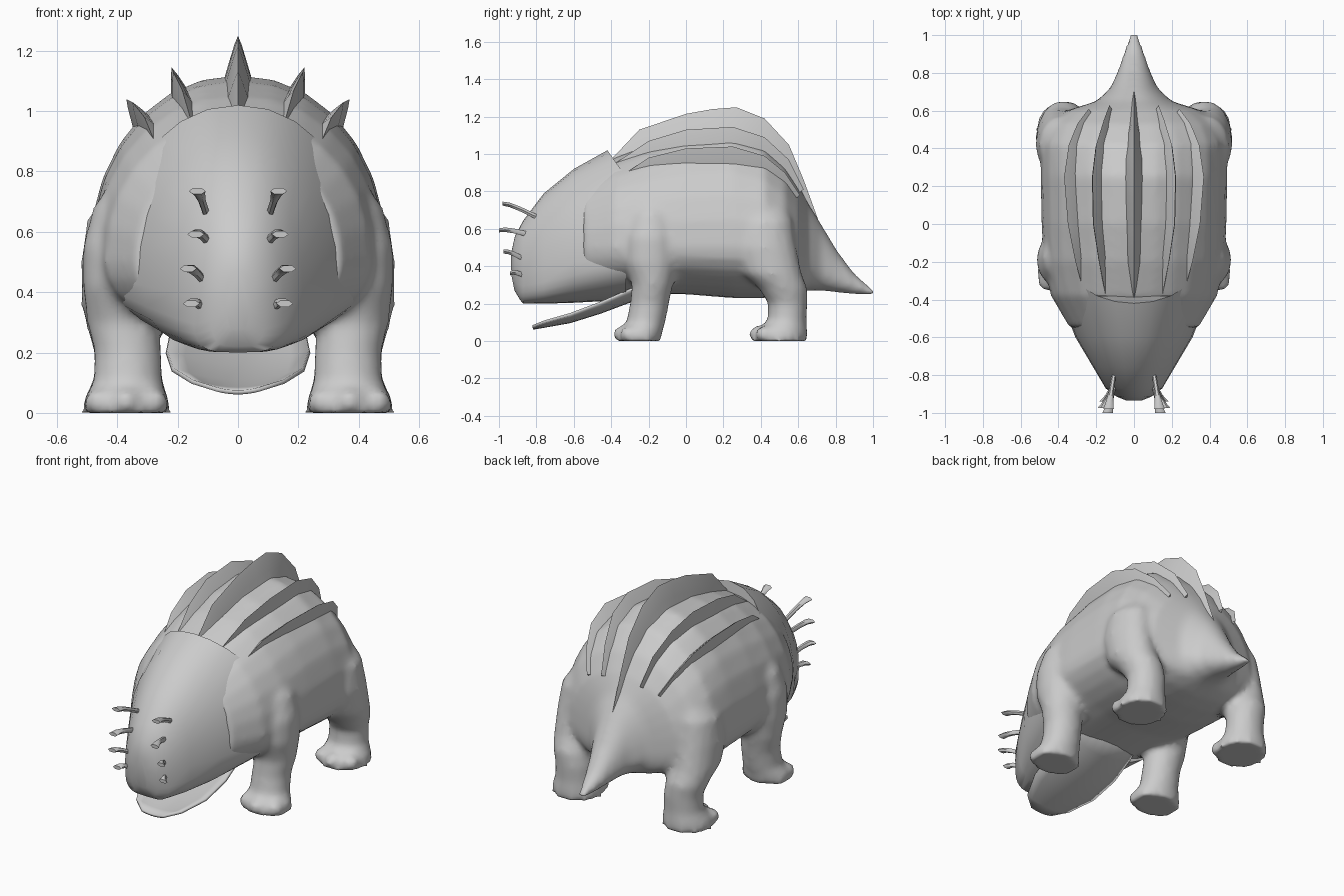
import bpy, bmesh, math
from mathutils import Vector

old = bpy.data.objects.get("Cube")
if old:
    bpy.data.objects.remove(old, do_unlink=True)

hide = bpy.data.materials.new("grey_hide")
hide.use_nodes = True
GREY = (0.6, 0.6, 0.6, 1)
hide.diffuse_color = GREY
hide.node_tree.nodes["Principled BSDF"].inputs["Base Color"].default_value = GREY


def skin(bm, rings, closed=True):
    """Bridge a list of point rings into a skin, with end caps if closed."""
    rows = [[bm.verts.new(p) for p in ring] for ring in rings]
    n = len(rows[0])
    for a, b in zip(rows, rows[1:]):
        for i in range(n if closed else n - 1):
            j = (i + 1) % n
            bm.faces.new((a[i], a[j], b[j], b[i]))
    if closed:
        bm.faces.new(rows[0])
        bm.faces.new(rows[-1])


def finish(name, bm, angle=40):
    bmesh.ops.recalc_face_normals(bm, faces=bm.faces)
    mesh = bpy.data.meshes.new(name)
    bm.to_mesh(mesh)
    bm.free()
    mesh.materials.append(hide)
    ob = bpy.data.objects.new(name, mesh)
    bpy.context.collection.objects.link(ob)
    bpy.ops.object.select_all(action="DESELECT")
    ob.select_set(True)
    bpy.context.view_layer.objects.active = ob
    bpy.ops.object.shade_smooth_by_angle(angle=math.radians(angle))
    return ob


def power(v, e):
    return math.copysign(abs(v) ** e, v)


def section(y, top, mid, bottom, w, low=2.0, n=28):
    """Upright cross-section: round above mid, squarer below it by 'low'."""
    ring = []
    for i in range(n):
        a = math.tau * i / n
        c, s = math.cos(a), math.sin(a)
        e = 2 / (2.1 if s >= 0 else low)
        h = top - mid if s >= 0 else mid - bottom
        ring.append(Vector((w * power(c, e), y, mid + h * power(s, e))))
    return ring


def disc(z, x, y, rx, ry, n=16):
    return [Vector((x + rx * math.cos(math.tau * i / n),
                    y + ry * math.sin(math.tau * i / n), z)) for i in range(n)]


# Torso and tail, with the legs fused in
bm = bmesh.new()
torso = [(-.55, .86, .5, .25, .34), (-.38, .98, .5, .25, .44),
         (-.2, 1.05, .5, .25, .48), (0, 1.1, .5, .25, .49),
         (.25, 1.12, .5, .23, .495), (.42, 1.06, .5, .23, .495),
         (.53, .95, .49, .24, .45), (.6, .84, .46, .26, .36),
         (.65, .74, .43, .27, .2), (.72, .63, .39, .27, .125),
         (.81, .48, .34, .26, .085), (.9, .36, .3, .25, .055),
         (1.03, .25, .245, .24, .012)]
skin(bm, [section(*s) for s in torso])

front_leg = [(.0, .37, -.255, .15, .12), (.05, .37, -.245, .14, .12),
             (.1, .365, -.215, .115, .105), (.2, .365, -.195, .112, .105),
             (.3, .38, -.18, .12, .11), (.42, .4, -.19, .115, .14),
             (.55, .4, -.19, .115, .14), (.68, .37, -.18, .11, .12),
             (.8, .3, -.17, .09, .09)]
hind_leg = [(.0, .37, .5, .15, .15), (.05, .37, .51, .14, .14),
            (.11, .365, .54, .115, .105), (.2, .365, .545, .112, .105),
            (.28, .38, .52, .12, .13), (.36, .395, .46, .125, .16),
            (.5, .4, .42, .12, .17), (.64, .38, .42, .12, .15),
            (.78, .3, .42, .09, .11)]
for side in (1, -1):
    for leg in (front_leg, hind_leg):
        skin(bm, [disc(z, side * x, y, rx, ry) for z, x, y, rx, ry in leg])
        # Three blunt toes on each foot
        toe_y = leg[0][2] - leg[0][4] + .035
        for k in (-1, 0, 1):
            toe = bmesh.ops.create_icosphere(bm, subdivisions=2, radius=.05)
            for v in toe["verts"]:
                v.co.z = max(v.co.z + .035, 0)
                v.co.x += side * .37 + k * .09
                v.co.y += toe_y + abs(k) * .035
body = finish("body_tail_and_legs", bm, 60)
remesh = body.modifiers.new("fuse", "REMESH")
remesh.mode = "VOXEL"
remesh.voxel_size = .02
remesh.use_smooth_shade = True
soften = body.modifiers.new("soften", "SMOOTH")
soften.factor = .5
soften.iterations = 5

# Head shield, its rear rim slanting back down the sides
bm = bmesh.new()
head = [(-.935, .47, .39, .27, .04, 3), (-.915, .56, .38, .22, .09, 4),
        (-.87, .645, .38, .2, .15, 4), (-.76, .79, .4, .2, .215, 3.5),
        (-.6, .92, .42, .205, .31, 2.6), (-.42, 1.02, .45, .22, .42, 1.9)]
rings = [section(*s) for s in head]
for p in rings[-1]:
    p.y += min(.1, .7 * (1.02 - p.z))
for p in rings[1] + rings[0]:
    p.y += .2 * max(0, .36 - p.z)
skin(bm, rings)
finish("head_shield", bm, 50)

# Thin scooped lower jaw
bm = bmesh.new()
jaw = [(-.82, .075, .085, .07), (-.76, .085, .11, .15), (-.62, .11, .15, .215),
       (-.46, .16, .21, .235), (-.3, .22, .28, .22), (-.18, .28, .35, .2)]
skin(bm, [[Vector((w * t / 4, y, lo + (hi - lo) * (t / 4) ** 2))
           for t in range(-4, 5)] for y, lo, hi, w in jaw], closed=False)
lower_jaw = finish("lower_jaw", bm)
plate = lower_jaw.modifiers.new("thickness", "SOLIDIFY")
plate.thickness = .014


# Fins along the back: crest points, lean angle from upright
def fin(name, crest, lean, side=1):
    bm = bmesh.new()
    pts = [Vector((side * x, y, z)) for x, y, z in crest]
    across = Vector((math.cos(lean), 0, -side * math.sin(lean)))
    profile = [(-.05, -.16), (-.03, -.09), (-.012, -.03), (0, 0),
               (.012, -.03), (.03, -.09), (.05, -.16)]
    rings = []
    for i, p in enumerate(pts):
        t = (pts[min(i + 1, len(pts) - 1)] - pts[max(i - 1, 0)]).normalized()
        up = across.cross(t).normalized()
        rings.append([p + across * u + up * v for u, v in profile])
    skin(bm, rings)
    finish(name, bm, 45)


fin("centre_fin", [(0, -.42, .95), (0, -.25, 1.13), (0, 0, 1.215), (0, .14, 1.24),
                   (0, .27, 1.25), (0, .42, 1.19), (0, .55, 1.05),
                   (0, .63, .86), (0, .71, .64)], 0)
inner = [(.15, -.38, .95), (.185, -.2, 1.07), (.215, 0, 1.13), (.22, .25, 1.145),
         (.2, .42, 1.09), (.16, .55, .97), (.13, .63, .81)]
outer = [(.26, -.38, .86), (.31, -.2, .98), (.35, 0, 1.03), (.37, .25, 1.04),
         (.345, .42, .99), (.3, .53, .9), (.24, .61, .78)]
for side, label in ((1, "left"), (-1, "right")):
    fin(label + "_inner_fin", inner, .3, side)
    fin(label + "_outer_fin", outer, .55, side)

# Four feelers on each side of the face, flattened at the tips
feelers = [((.105, -.79, .66), (.135, -.98, .735)),
           ((.1, -.84, .57), (.14, -1, .592)),
           ((.11, -.86, .435), (.165, -.975, .478)),
           ((.115, -.86, .35), (.155, -.94, .362))]
for side, label in ((1, "left"), (-1, "right")):
    for k, (root, tip) in enumerate(feelers):
        bm = bmesh.new()
        root, tip = Vector(root), Vector(tip)
        rings = []
        for f, lift, rx, rz in ((0, 0, .012, .016), (.5, .008, .013, .015),
                                (.8, .008, .02, .014), (1, 0, .028, .012)):
            c = root.lerp(tip, f) + Vector((0, 0, lift))
            rings.append([Vector((side * (c.x + rx * math.cos(a)), c.y,
                                  c.z + rz * math.sin(a)))
                          for a in (math.tau * i / 6 for i in range(6))])
        skin(bm, rings)
        finish(f"{label}_feeler_{k + 1}", bm, 50)
